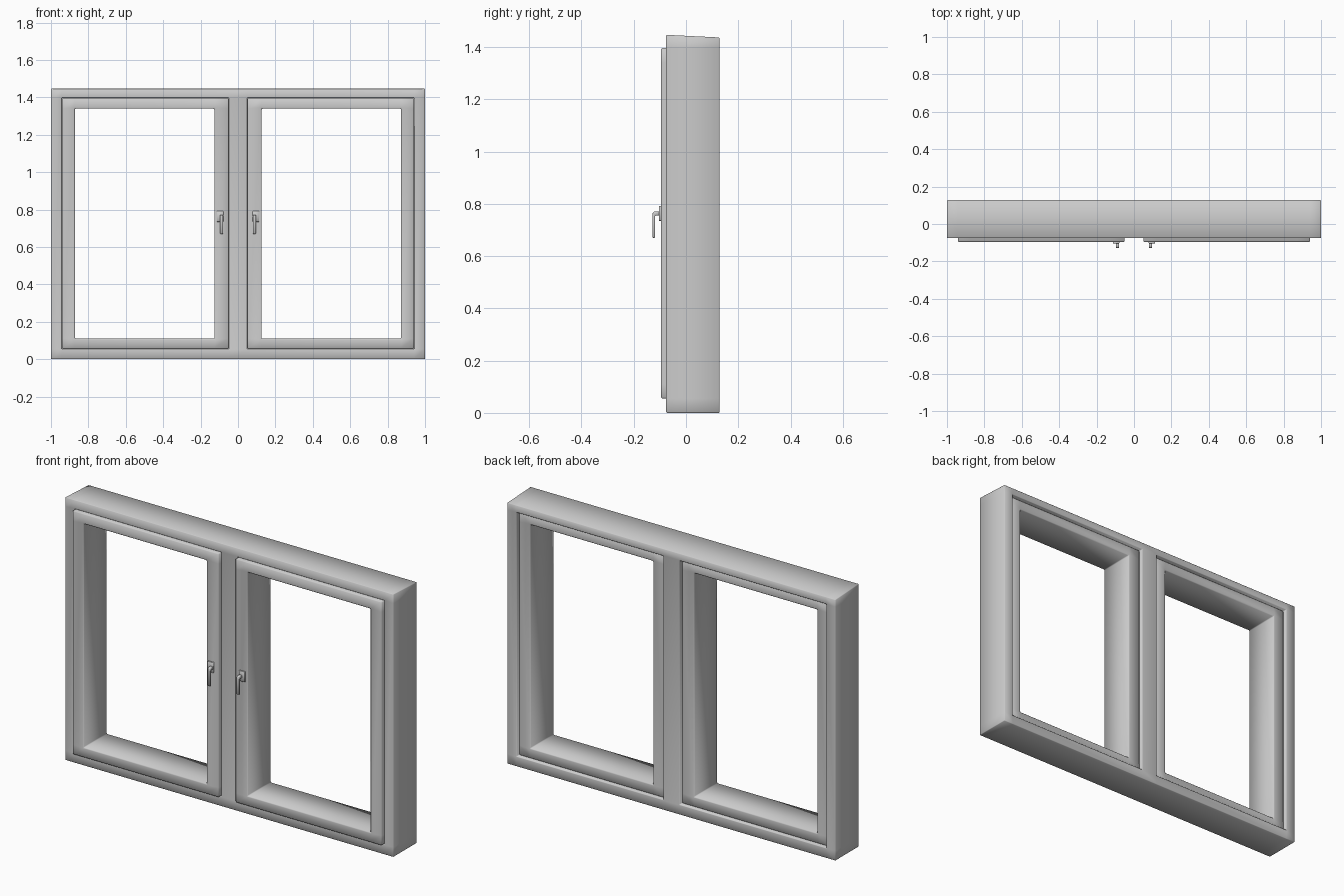
import bpy, bmesh, math

if "Cube" in bpy.data.objects:
    bpy.data.objects.remove(bpy.data.objects["Cube"])


def finish(bm, name, bevel):
    bmesh.ops.recalc_face_normals(bm, faces=bm.faces)
    me = bpy.data.meshes.new(name)
    bm.to_mesh(me)
    bm.free()
    ob = bpy.data.objects.new(name, me)
    bpy.context.collection.objects.link(ob)
    mod = ob.modifiers.new("edge_bevel", 'BEVEL')
    mod.width = bevel
    mod.segments = 1
    mod.limit_method = 'ANGLE'
    bpy.ops.object.select_all(action='DESELECT')
    bpy.context.view_layer.objects.active = ob
    ob.select_set(True)
    bpy.ops.object.modifier_apply(modifier=mod.name)
    bpy.ops.object.shade_smooth_by_angle(angle=math.radians(60))
    return ob


def panel(name, xs, zs, y0, y1, bevel, back_drop=0.0):
    """Grid panel; cells with odd column and odd row are openings."""
    bm = bmesh.new()
    v = [[bm.verts.new((x, y0, z)) for z in zs] for x in xs]
    for i in range(len(xs) - 1):
        for j in range(len(zs) - 1):
            if not (i % 2 and j % 2):
                bm.faces.new((v[i][j], v[i + 1][j], v[i + 1][j + 1], v[i][j + 1]))
    ext = bmesh.ops.extrude_face_region(bm, geom=bm.faces[:], use_keep_orig=True)
    for e in ext["geom"]:
        if isinstance(e, bmesh.types.BMVert):
            e.co.y = y1
            if e.co.z > zs[-1] - 1e-4:
                e.co.z -= back_drop
    return finish(bm, name, bevel)


def extrude_x(name, profile, x0, x1, bevel):
    """Closed (y, z) profile extruded along x."""
    bm = bmesh.new()
    f = bm.faces.new([bm.verts.new((x0, y, z)) for y, z in profile])
    ext = bmesh.ops.extrude_face_region(bm, geom=[f], use_keep_orig=True)
    for e in ext["geom"]:
        if isinstance(e, bmesh.types.BMVert):
            e.co.x = x1
    return finish(bm, name, bevel)


# Fixed outer frame with centre mullion; top slopes slightly to the back
panel("window_frame", [-1, -0.942, -0.05, 0.05, 0.942, 1],
      [0, 0.055, 1.397, 1.447], -0.076, 0.128, 0.003, 0.01)

for side, s in (("left", -1), ("right", 1)):
    # Sash, set a little forward of the frame
    panel(side + "_sash", sorted(s * x for x in (0.05, 0.126, 0.872, 0.942)),
          [0.055, 0.11, 1.34, 1.397], -0.096, 0.108, 0.005)
    # Handle base plate
    extrude_x(side + "_handle_plate",
              [(-0.094, 0.735), (-0.104, 0.735), (-0.104, 0.792), (-0.094, 0.792)],
              s * 0.078, s * 0.113, 0.002)
    # L-shaped handle grip
    extrude_x(side + "_handle_grip",
              [(-0.102, 0.755), (-0.102, 0.771), (-0.122, 0.771), (-0.128, 0.765),
               (-0.128, 0.67), (-0.118, 0.67), (-0.118, 0.755)],
              s * 0.08, s * 0.096, 0.002)
